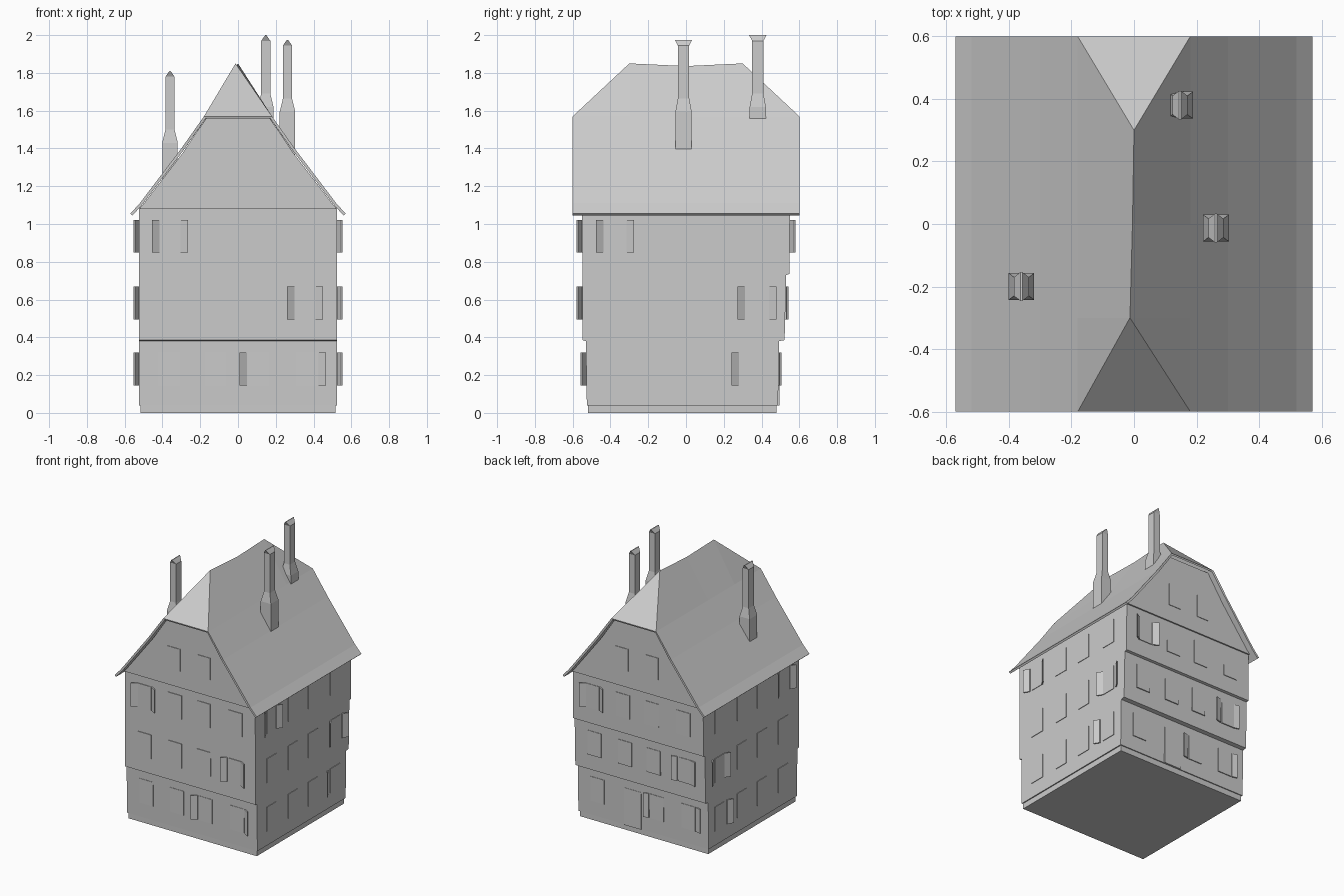
import bpy, bmesh, math
from mathutils import Vector

if "Cube" in bpy.data.objects:
    bpy.data.objects.remove(bpy.data.objects["Cube"], do_unlink=True)

GREY = (0.6, 0.6, 0.6, 1.0)
grey = bpy.data.materials.new("plain grey")
grey.use_nodes = True
grey.diffuse_color = GREY
grey.node_tree.nodes["Principled BSDF"].inputs["Base Color"].default_value = GREY


def make(name, bm):
    bmesh.ops.recalc_face_normals(bm, faces=bm.faces)
    me = bpy.data.meshes.new(name)
    bm.to_mesh(me)
    bm.free()
    me.materials.append(grey)
    ob = bpy.data.objects.new(name, me)
    bpy.context.collection.objects.link(ob)
    return ob


def loft(bm, rings):
    """Join equal-sized rings of points and cap both ends."""
    rows = [[bm.verts.new(p) for p in r] for r in rings]
    n = len(rows[0])
    for a, b in zip(rows, rows[1:]):
        for i in range(n):
            j = (i + 1) % n
            bm.faces.new((a[i], a[j], b[j], b[i]))
    bm.faces.new(rows[0])
    bm.faces.new(rows[-1])


def box(bm, x0, x1, y0, y1, z0, z1):
    loft(bm, [[(x0, y0, z), (x1, y0, z), (x1, y1, z), (x0, y1, z)] for z in (z0, z1)])


# Plinth
bm = bmesh.new()
box(bm, -0.515, 0.515, -0.52, 0.48, 0, 0.05)
make("plinth", bm)

# Walls, with each storey stepping out over the one below
bm = bmesh.new()
section = [(-0.525, 0.04), (-0.53, 0.38), (-0.547, 0.385), (-0.55, 1.09),
           (0.55, 1.09), (0.547, 0.735), (0.53, 0.73), (0.522, 0.385),
           (0.493, 0.38), (0.487, 0.04)]
loft(bm, [[(x, y, z) for y, z in section] for x in (-0.523, 0.523)])
make("walls", bm)

# Gable block under the roof
bm = bmesh.new()
half = [(0.523, 1.08), (0.505, 1.1), (0.29, 1.38), (0.165, 1.565)]
outline = half + [(-x, z) for x, z in reversed(half)]
loft(bm, [[(x, y, z) for x, z in outline] for y in (-0.56, 0.56)])
make("gables", bm)

# Half-hipped roof with flared eaves and a sagging ridge
bm = bmesh.new()
slope = [(0.57, 1.055), (0.52, 1.11), (0.3, 1.4), (0.18, 1.57)]
stations = (-0.6, -0.3, 0, 0.3, 0.6)
ridge = [bm.verts.new(p) for p in ((-0.013, -0.3, 1.85), (-0.005, 0, 1.836), (0, 0.3, 1.85))]
tops = []
for side in (1, -1):
    rows = [[bm.verts.new((side * x, y, z)) for x, z in slope] for y in stations]
    for a, b in zip(rows, rows[1:]):
        for i in range(len(slope) - 1):
            bm.faces.new((a[i], b[i], b[i + 1], a[i + 1]))
    top = [r[-1] for r in rows]
    bm.faces.new((top[0], top[1], ridge[0]))
    bm.faces.new((top[1], top[2], ridge[1], ridge[0]))
    bm.faces.new((top[2], top[3], ridge[2], ridge[1]))
    bm.faces.new((top[3], top[4], ridge[2]))
    tops.append(top)
for end, apex in ((0, 0), (-1, 2)):
    bm.faces.new((tops[0][end], tops[1][end], ridge[apex]))
roof = make("roof", bm)
if sum((p.normal.z * p.area for p in roof.data.polygons)) < 0:
    roof.data.flip_normals()
shell = roof.modifiers.new("thickness", "SOLIDIFY")
shell.thickness = 0.015
shell.offset = -1

# Chimneys with a narrowed stack and a cap ridged along y
for n, (cx, cy, top) in enumerate([(0.262, -0.013, 1.975), (0.147, 0.38, 2.0), (-0.36, -0.2, 1.81)]):
    bm = bmesh.new()
    rings = [(0.041, 0.043, 0.65), (0.041, 0.043, 0.38), (0.024, 0.03, 0.31),
             (0.024, 0.03, 0.03), (0.003, 0.046, 0)]
    loft(bm, [[(cx + sx * w, cy + sy * d, top - drop)
               for sx, sy in ((-1, -1), (1, -1), (1, 1), (-1, 1))] for w, d, drop in rings])
    make(f"chimney_{n + 1}", bm)

# Wall frames: u runs along the wall, d is the distance out from the centre
FRAMES = {
    "front": lambda u, d: (u, -d),
    "back": lambda u, d: (-u, d),
    "left": lambda u, d: (d, u),
    "right": lambda u, d: (-d, u),
}
FLOORS = [(0.145, 0.32), (0.495, 0.67), (0.85, 1.02)]
DEPTH = {
    "front": (0.528, 0.549, 0.55),
    "back": (0.491, 0.528, 0.549),
    "left": (0.523,) * 3,
    "right": (0.523,) * 3,
}


def plate(bm, side, u0, u1, d, z0, z1, proud=0.004):
    place = FRAMES[side]
    ring = [place(u0, d - 0.01), place(u1, d - 0.01), place(u1, d + proud), place(u0, d + proud)]
    loft(bm, [[(x, y, z) for x, y in ring] for z in (z0, z1)])


def shutter(bm, side, hinge, d, z0, z1, swing, reach=0.03):
    """A thin leaf swung outwards, away from its window."""
    place = FRAMES[side]
    tip = hinge + swing * 0.04
    ring = [place(hinge, d - 0.004), place(tip, d + reach - 0.008),
            place(tip, d + reach), place(hinge, d + 0.006)]
    loft(bm, [[(x, y, z) for x, y in ring] for z in (z0, z1)])


# Window panels on all storeys and in both gables
for side in FRAMES:
    bm = bmesh.new()
    for floor, (z0, z1) in enumerate(FLOORS):
        for u in (-0.365, -0.12, 0.11, 0.365):
            if side == "back" and floor == 0 and u == -0.12:
                continue
            plate(bm, side, u - 0.055, u + 0.055, DEPTH[side][floor], z0, z1)
    if side in ("front", "back"):
        for u in (-0.12, 0.12):
            plate(bm, side, u - 0.05, u + 0.05, 0.56, 1.2, 1.36)
    make(f"{side}_windows", bm)

# Open shutters: storey, hinge position, swing direction
END = [(2, -0.415, -1), (2, -0.305, 1), (1, 0.3, -1), (1, 0.41, 1), (0, 0.048, -1), (0, 0.425, 1)]
FLANK = [(2, -0.437, -1), (2, -0.315, 1), (1, 0.312, -1), (1, 0.44, 1), (0, 0.28, -1)]
for side in FRAMES:
    bm = bmesh.new()
    for floor, hinge, swing in (END if side in ("front", "back") else FLANK):
        reach = 0.015 if side == "back" and floor < 2 else 0.03
        shutter(bm, side, hinge, DEPTH[side][floor], *FLOORS[floor], swing, reach)
    make(f"{side}_shutters", bm)

# Back door
bm = bmesh.new()
plate(bm, "back", -0.15, -0.015, 0.488, 0.04, 0.31, 0.006)
make("back_door", bm)
